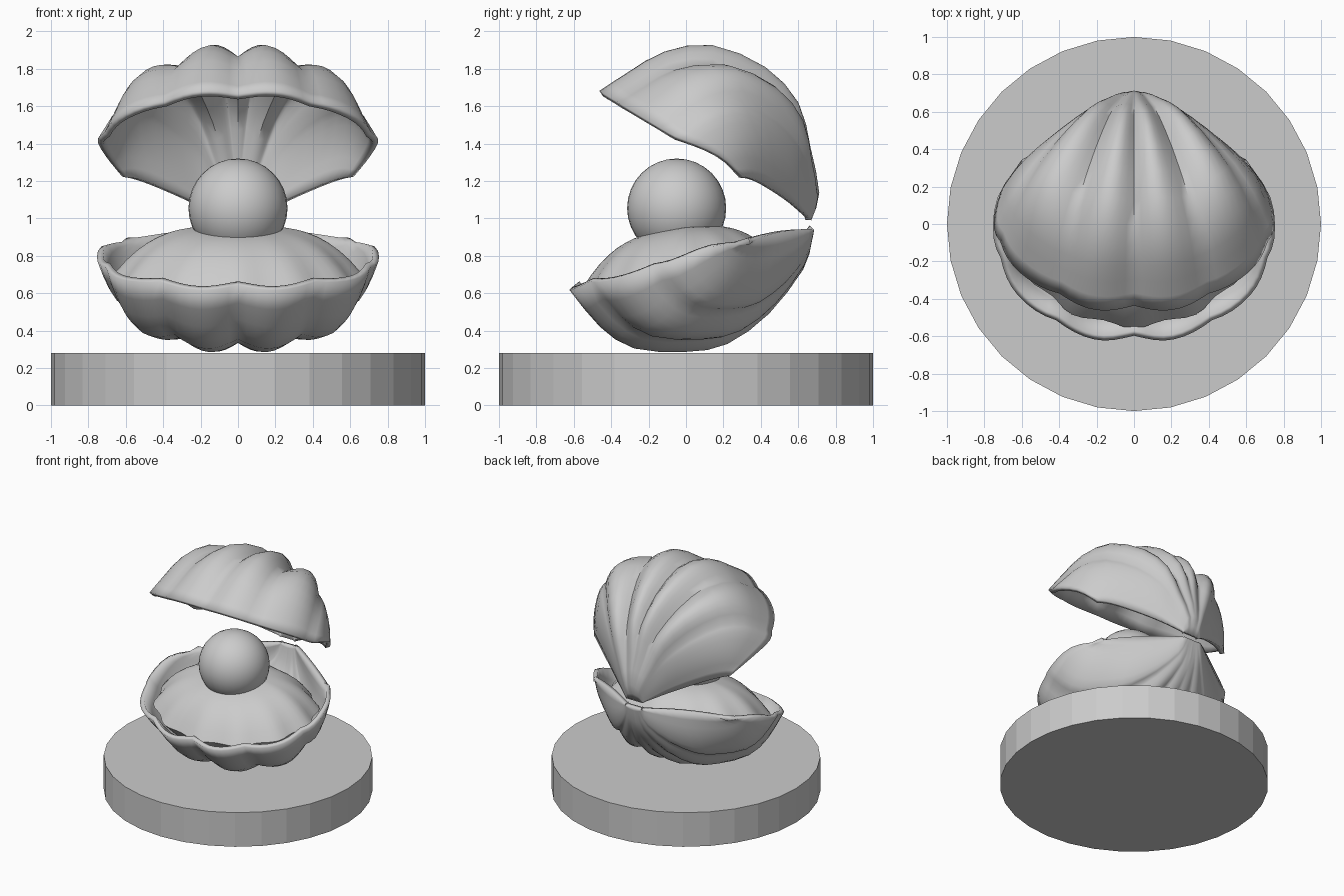
import bpy, math
from mathutils import Vector

if "Cube" in bpy.data.objects:
    bpy.data.objects.remove(bpy.data.objects["Cube"])


def spline(pts, p):
    """Point on a smooth curve through pts; p runs 0..len(pts)-1."""
    i = min(int(p), len(pts) - 2)
    f = p - i
    b, c = Vector(pts[i]), Vector(pts[i + 1])
    a = Vector(pts[i - 1]) if i > 0 else 2 * b - c
    d = Vector(pts[i + 2]) if i + 2 < len(pts) else 2 * c - b
    return 0.5 * (2 * b + (c - a) * f + (2 * a - 5 * b + 4 * c - d) * f ** 2
                  + (3 * b - a - 3 * c + d) * f ** 3)


def mesh_object(name, verts, faces):
    me = bpy.data.meshes.new(name)
    me.from_pydata(verts, [], faces)
    ob = bpy.data.objects.new(name, me)
    bpy.context.collection.objects.link(ob)
    return ob


def smooth(ob, angle=60):
    bpy.ops.object.select_all(action='DESELECT')
    ob.select_set(True)
    bpy.context.view_layer.objects.active = ob
    bpy.ops.object.shade_smooth_by_angle(angle=math.radians(angle))


def shell(name, hinge, axis, normal, rim, profile, scale, groove_depth, wave, lift, flip):
    """Fan of 6 lobes spreading from the hinge: rim outline times domed profile."""
    hinge, axis, normal = Vector(hinge), Vector(axis).normalized(), Vector(normal).normalized()
    per_lobe, sub, lobes = 8, 2, 3
    cols, rows = 2 * lobes * per_lobe + 1, (len(profile) - 1) * sub + 1
    verts, faces = [], []
    for i in range(cols):
        v = i / per_lobe - lobes
        side, w = (-1 if v < 0 else 1), abs(v) * 4 / lobes
        rx, ra, k = spline([(*r, s) for r, s in zip(rim, scale)], w * 2)
        g = 1 - abs(math.sin(math.pi * v)) if abs(v) < lobes - 0.5 else 0
        ear = lift * math.exp(-((w - 3.5) / 0.45) ** 2)
        for j in range(rows):
            t, n = spline(profile, j / sub)
            damp = min(1, t * 3)
            r = t * (1 - 0.025 * g * t)
            x = side * (0.075 * w / 4 * (1 - r) + rx * r)
            h = n * k * (1 - groove_depth * g * damp) * (1 - 0.07 * w * (1 - t))
            h += t * (t * wave * (0.5 - g) - ear)
            verts.append(hinge + Vector((x, 0, 0)) + axis * ra * r + normal * h)
    for i in range(cols - 1):
        for j in range(rows - 1):
            f = [i * rows + j, (i + 1) * rows + j, (i + 1) * rows + j + 1, i * rows + j + 1]
            faces.append(f[::-1] if flip else f)
    ob = mesh_object(name, verts, faces)
    m = ob.modifiers.new("thickness", 'SOLIDIFY')
    m.thickness, m.offset = 0.035, -1
    smooth(ob)
    return ob


# Round base
bpy.ops.mesh.primitive_cylinder_add(vertices=32, radius=1, depth=0.28, location=(0, 0, 0.14))
bpy.context.object.name = "base"

# Pearl
bpy.ops.mesh.primitive_uv_sphere_add(segments=32, ring_count=16, radius=0.265, location=(0, -0.05, 1.055))
bpy.context.object.name = "pearl"
smooth(bpy.context.object)

# Upper shell, tilted open
shell("upper_shell", (0, 0.67, 0.99), (0, -1.13, 0.69), (0, 0.69, 1.13),
      [(0, 1.33), (.15, 1.33), (.3, 1.3), (.46, 1.22), (.61, 1.09), (.71, .96), (.755, .82), (.71, .6), (.62, .43)],
      [(0, 0), (.03, .149), (.156, .343), (.29, .518), (.48, .588), (.71, .533), (.86, .364), (.94, .169), (1, 0)],
      [1, 1, .98, .95, .93, .86, .62, .32, .05], 0.14, 0.0, -0.04, True)

# Lower shell, resting on the base
shell("lower_shell", (0, 0.685, 0.94), (0, -1.29, -0.31), (0, 0.31, -1.29),
      [(0, 1.35), (.16, 1.35), (.32, 1.31), (.48, 1.23), (.62, 1.1), (.71, .96), (.755, .79), (.73, .55), (.6, .35)],
      [(0, 0), (.02, .06), (.08, .2), (.252, .393), (.443, .497), (.61, .48), (.806, .391), (.917, .232), (1, 0)],
      [1, 1, 1, .98, .92, .82, .7, .4, -.06], 0.1, 0.02, 0.05, False)

# Soft body: wavy-edged mound under the pearl, tucked into the lower shell
segs, rings = 72, 12
verts, faces = [Vector((0, -0.02, 0.96))], []
for j in range(1, rings + 2):
    r = min(j / rings, 1)
    for i in range(segs):
        a = 2 * math.pi * i / segs
        q = r * (1 + 0.025 * r * r * math.cos(12 * a))
        q *= 0.85 if j > rings else 1
        x, y = 0.64 * q * math.cos(a), -0.02 + 0.525 * q * math.sin(a)
        z = 0.715 + (0.17 if y < 0 else 0.04) * y + 0.245 * (1 - r ** 3.5)
        verts.append(Vector((x, y, z - (0.1 if j > rings else 0))))
for i in range(segs):
    k = (i + 1) % segs
    faces.append((0, 1 + i, 1 + k))
    for j in range(rings):
        b = 1 + j * segs
        faces.append((b + i, b + segs + i, b + segs + k, b + k))
smooth(mesh_object("soft_body", verts, faces))
